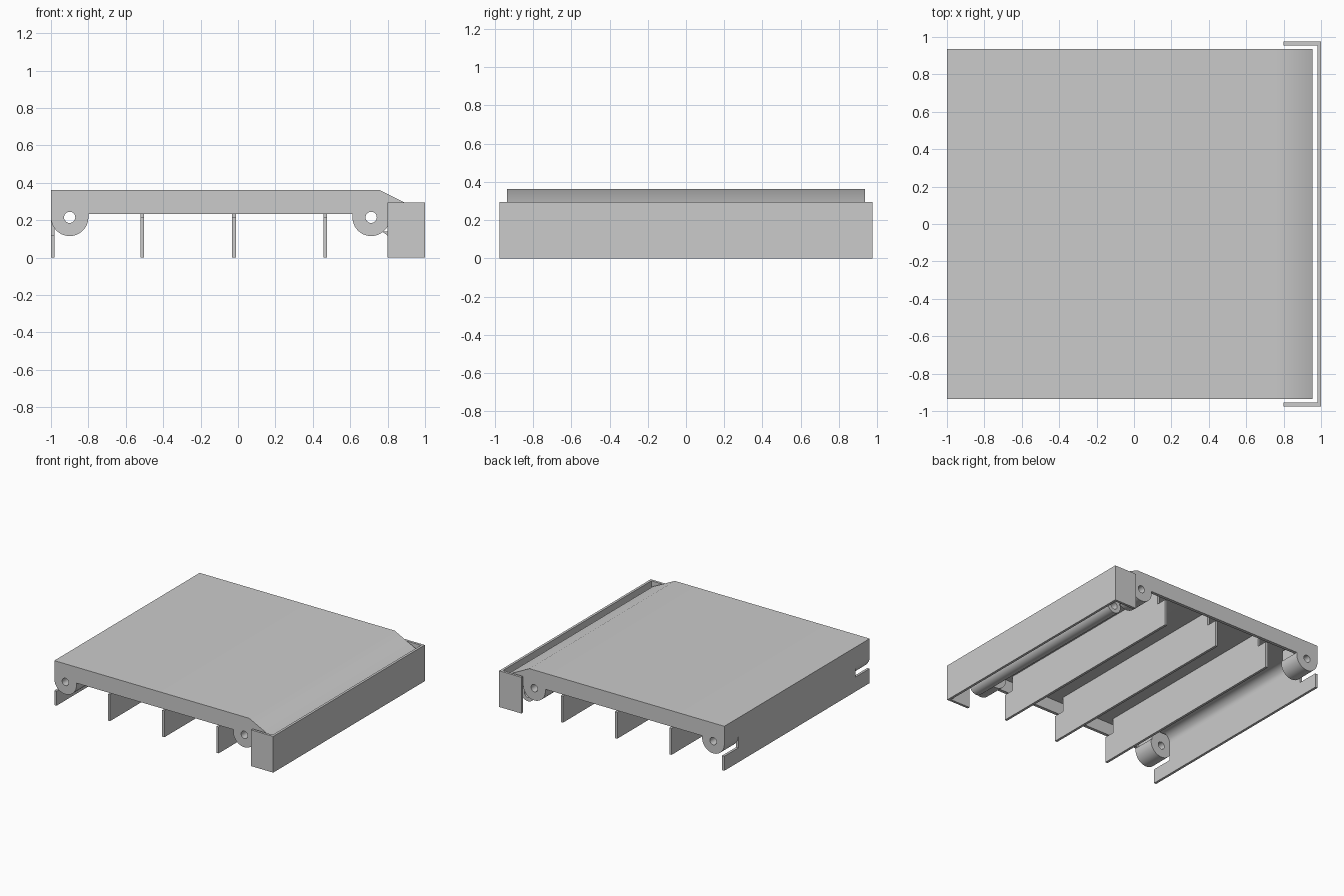
import bpy, bmesh, math

cube = bpy.data.objects.get("Cube")
if cube:
    bpy.data.objects.remove(cube, do_unlink=True)

grey = bpy.data.materials.new("plain grey")
grey.use_nodes = True
tone = (0.6, 0.6, 0.6, 1)
grey.diffuse_color = tone
grey.node_tree.nodes["Principled BSDF"].inputs["Base Color"].default_value = tone


def extrude(name, outline, start, end, axis="y"):
    """Prism: outline is (x, z) swept along y, or (y, z) swept along x."""
    def place(u, v, w):
        return (u, w, v) if axis == "y" else (w, u, v)
    bm = bmesh.new()
    face = bm.faces.new([bm.verts.new(place(u, v, start)) for u, v in outline])
    grown = bmesh.ops.extrude_face_region(bm, geom=[face])
    moved = [e for e in grown["geom"] if isinstance(e, bmesh.types.BMVert)]
    step = end - start
    bmesh.ops.translate(bm, verts=moved, vec=(0, step, 0) if axis == "y" else (step, 0, 0))
    bmesh.ops.recalc_face_normals(bm, faces=bm.faces)
    mesh = bpy.data.meshes.new(name)
    bm.to_mesh(mesh)
    bm.free()
    mesh.materials.append(grey)
    obj = bpy.data.objects.new(name, mesh)
    bpy.context.collection.objects.link(obj)
    return obj


def box(name, x0, x1, y0, y1, z0, z1):
    return extrude(name, [(x0, z0), (x1, z0), (x1, z1), (x0, z1)], y0, y1)


def arc(cx, cz, r, a0, a1, n):
    return [(cx + r * math.cos(math.radians(a0 + (a1 - a0) * i / n)),
             cz + r * math.sin(math.radians(a0 + (a1 - a0) * i / n))) for i in range(n + 1)]


def smooth(obj):
    bpy.ops.object.select_all(action="DESELECT")
    obj.select_set(True)
    bpy.context.view_layer.objects.active = obj
    bpy.ops.object.shade_smooth_by_angle(angle=math.radians(30))


def drill(obj, x, z):
    """Cut a pin hole along y through a part."""
    cutter = extrude("hole_cutter", arc(x, z, 0.03, 0, 345, 23), -1.2, 1.2)
    cutter.hide_render = True
    mod = obj.modifiers.new("pin_hole", "BOOLEAN")
    mod.object = cutter
    mod.solver = "EXACT"
    bpy.context.view_layer.objects.active = obj
    bpy.ops.object.modifier_apply(modifier=mod.name)
    bpy.data.objects.remove(cutter, do_unlink=True)


PIN_Z, LUG_R, HALF = 0.215, 0.1, 0.935
BOTTOM, TOP, UNDER = 0.232, 0.362, 0.335
LUG_IN = HALF - 0.18
PINS = (-0.9, 0.712)

# Deck shell with sloped nose and short end lips
deck = extrude("deck", [(-1, TOP), (0.755, TOP), (0.955, 0.262), (0.955, BOTTOM), (0.93, BOTTOM),
                        (0.93, 0.243), (0.745, UNDER), (-0.98, UNDER), (-0.98, BOTTOM),
                        (-1, BOTTOM)], -HALF, HALF)
smooth(deck)
weighted = deck.modifiers.new("soft_nose", "WEIGHTED_NORMAL")
weighted.keep_sharp = True

for side, label in ((-1, "front"), (1, "back")):
    # Side walls closing the shell
    wall = extrude(label + "_wall", [(-0.98, BOTTOM), (0.93, BOTTOM), (0.93, 0.243),
                                     (0.745, UNDER), (-0.98, UNDER)],
                   side * (HALF - 0.025), side * HALF)
    for x in PINS:
        drill(wall, x, PIN_Z)
        # Rounded lugs hanging below the walls
        outline = arc(x, PIN_Z, LUG_R, 180, 360, 24) + [(x + LUG_R, BOTTOM)]
        outline += [(x + LUG_R - 0.01, BOTTOM), (x + LUG_R - 0.01, UNDER - 0.01),
                    (x - LUG_R + 0.02, UNDER - 0.01), (x - LUG_R + 0.02, BOTTOM),
                    (x - LUG_R, BOTTOM)]
        lug = extrude(label + "_lug", outline, side * LUG_IN, side * HALF)
        drill(lug, x, PIN_Z)
        smooth(lug)
    # Flap side flanges
    box(label + "_flap_flange", 0.8, 1, side * 0.955, side * 0.975, 0, 0.295)

# Cross slats, notched at the top corners to clear the walls
half_slat = [(0.93, 0), (0.93, 0.215), (0.84, 0.215), (0.84, UNDER)]
slat_outline = half_slat + [(-y, z) for y, z in reversed(half_slat)]
for x in (-0.512, -0.022, 0.467):
    extrude("cross_slat", slat_outline, x - 0.01, x + 0.01, "x")

# End slat, notched around the lugs
half_end = [(HALF, 0), (HALF, 0.118), (LUG_IN, 0.118), (LUG_IN, BOTTOM)]
extrude("end_slat", half_end + [(-y, z) for y, z in reversed(half_end)], -1, -0.98, "x")

# Hollow-curved fillet between the end lugs
fillet = extrude("end_fillet", [(-0.985, UNDER + 0.005)] + arc(-0.91, UNDER - 0.07, 0.07, 90, 180, 10),
                 -LUG_IN, LUG_IN)
smooth(fillet)

# Flap plate
box("flap_plate", 0.98, 1, -0.975, 0.975, 0, 0.295)

# Hollow rod with a tongue, tucked behind the flap
ROD_X, ROD_Z, ROD_R = 0.865, 0.078, 0.062
rod = extrude("hinge_rod", [(0.77, ROD_Z + ROD_R)] + arc(ROD_X, ROD_Z, ROD_R, 150, 450, 40),
              -0.8, 0.8)
drill(rod, ROD_X, ROD_Z)
smooth(rod)
